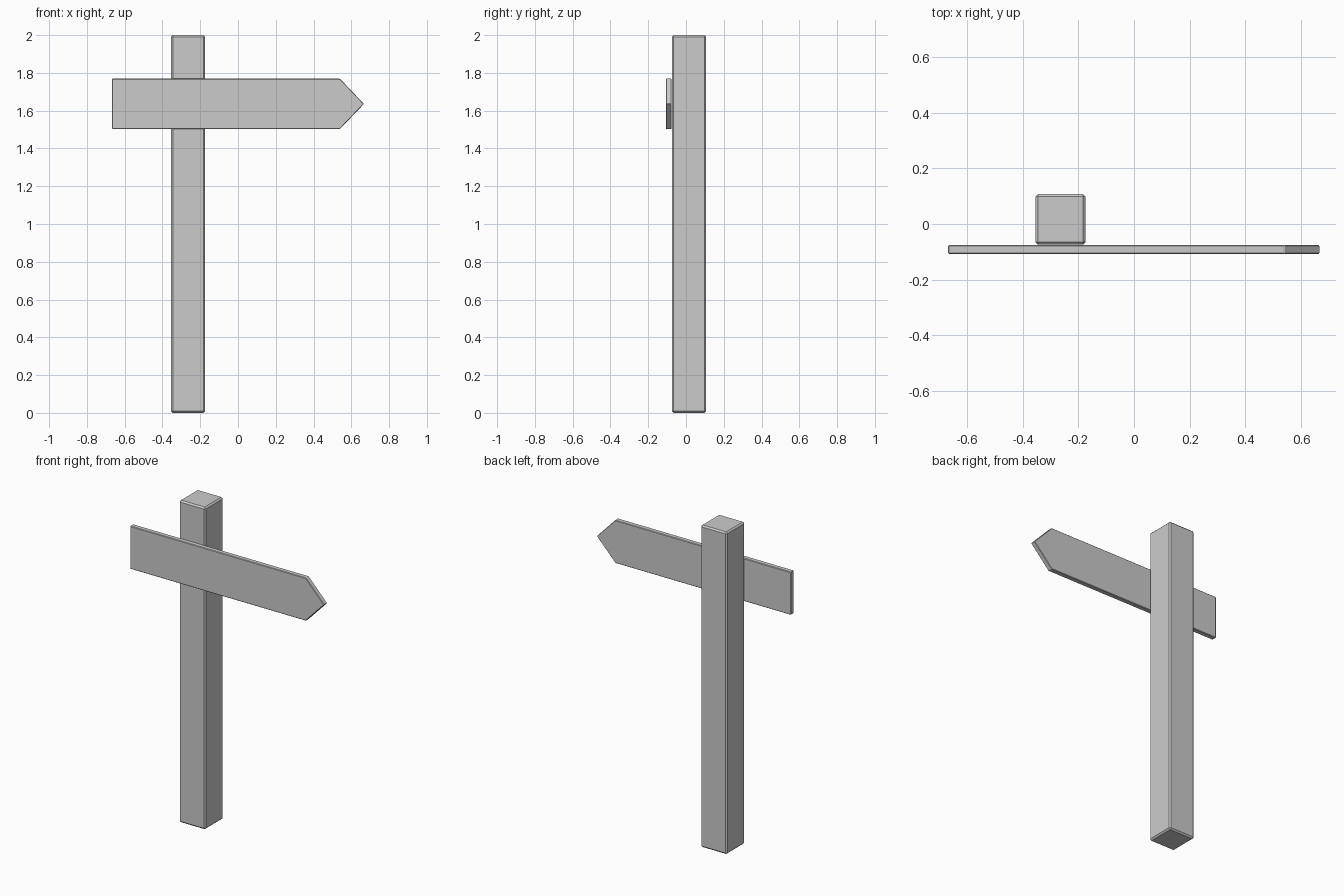
import bpy, bmesh

if "Cube" in bpy.data.objects:
    bpy.data.objects.remove(bpy.data.objects["Cube"])


def extruded(name, profile, direction, bevel):
    """Extrude a flat profile along a direction and chamfer all its edges."""
    bm = bmesh.new()
    face = bm.faces.new([bm.verts.new(p) for p in profile])
    result = bmesh.ops.extrude_face_region(bm, geom=[face], use_keep_orig=True)
    moved = [v for v in result["geom"] if isinstance(v, bmesh.types.BMVert)]
    bmesh.ops.translate(bm, verts=moved, vec=direction)
    bmesh.ops.recalc_face_normals(bm, faces=bm.faces)
    mesh = bpy.data.meshes.new(name)
    bm.to_mesh(mesh)
    bm.free()
    obj = bpy.data.objects.new(name, mesh)
    bpy.context.collection.objects.link(obj)
    mod = obj.modifiers.new("chamfer", "BEVEL")
    mod.width = bevel
    mod.segments = 1
    mod.limit_method = "ANGLE"
    return obj


# Square upright post
x0, x1, y0, y1 = -0.354, -0.174, -0.074, 0.107
extruded("post", [(x0, y0, 0), (x1, y0, 0), (x1, y1, 0), (x0, y1, 0)],
         (0, 0, 2), 0.009)

# Arrow-shaped board on the front of the post
left, shoulder, tip = -0.667, 0.54, 0.667
bottom, top = 1.503, 1.769
outline = [(left, bottom), (shoulder, bottom), (tip, (bottom + top) / 2),
           (shoulder, top), (left, top)]
extruded("arrow_board", [(x, -0.107, z) for x, z in outline],
         (0, 0.031, 0), 0.003)
